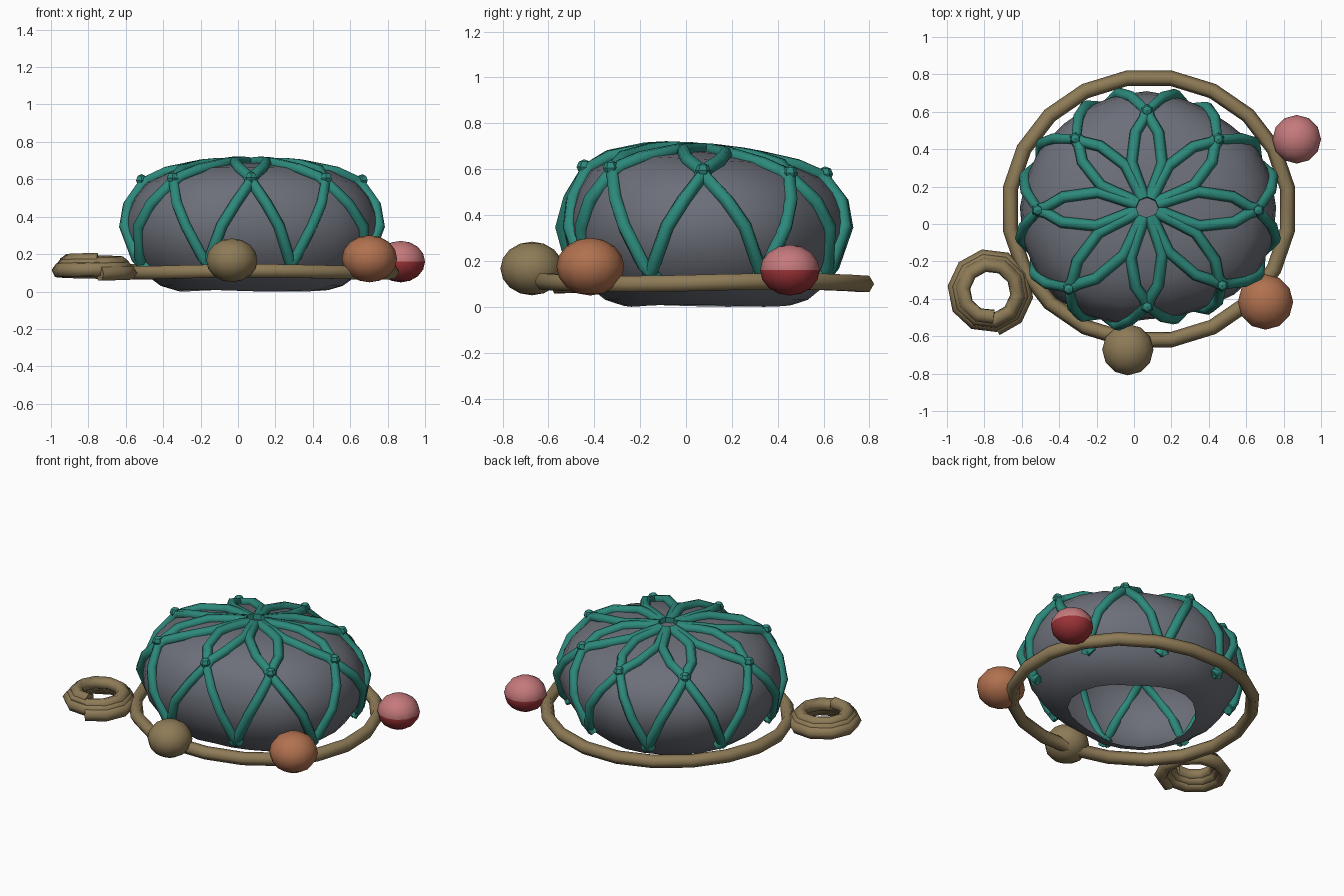
import bpy, bmesh, math
from mathutils import Vector

if "Cube" in bpy.data.objects:
    bpy.data.objects.remove(bpy.data.objects["Cube"])

CX, CY = 0.07, 0.09          # centre of stone, net and rope ring


def material(name, rgb):
    m = bpy.data.materials.new(name)
    m.diffuse_color = (*rgb, 1)
    m.use_nodes = True
    m.node_tree.nodes["Principled BSDF"].inputs["Base Color"].default_value = m.diffuse_color
    return m


GREY = material("stone grey", (0.150, 0.160, 0.190))
TEAL = material("net teal", (0.026, 0.250, 0.200))
TAN = material("rope tan", (0.270, 0.198, 0.095))
ORANGE = material("float orange", (0.440, 0.165, 0.078))
PINK = material("float pink", (0.560, 0.190, 0.200))
RED = material("float red", (0.330, 0.032, 0.038))

# Stone outline radius every 22.5 degrees, and side profile (radius factor, height)
OUTLINE = [.69, .68, .625, .61, .62, .62, .63, .66, .68, .69, .69, .66, .60, .61, .66, .70]
PROFILE = [(.56, .0), (.71, .03), (.84, .095), (.95, .205), (1, .32), (.98, .42),
           (.92, .505), (.82, .58), (.62, .642), (.32, .672), (.08, .678)]


def surf(deg, t, grow=1.0):
    """Point on the stone: angle in degrees, t = position along the profile."""
    u = (deg / 22.5) % 16
    i, f = int(u), u - int(u)
    f = f * f * (3 - 2 * f)
    r = OUTLINE[i % 16] * (1 - f) + OUTLINE[(i + 1) % 16] * f
    j = min(int(t), len(PROFILE) - 2)
    s, z = (PROFILE[j][k] + (PROFILE[j + 1][k] - PROFILE[j][k]) * (t - j) for k in (0, 1))
    x, y = (r * s * fn(math.radians(deg)) for fn in (math.cos, math.sin))
    if t > 4:
        z -= 0.09 * y * (1 - s * s)          # top leans towards the back
        y -= 0.06 * min(1 - s * s, 0.32) * s
    return Vector((CX + x * grow, CY + y * grow, 0.3 + (z - 0.3) * grow))


def add_mesh(name, bm, mats):
    me = bpy.data.meshes.new(name)
    bm.to_mesh(me)
    bm.free()
    for m in mats:
        me.materials.append(m)
    ob = bpy.data.objects.new(name, me)
    bpy.context.collection.objects.link(ob)
    return ob


def add_tubes(name, paths, radius, mat):
    """Six-sided tubes along (points, closed) paths, turned into a mesh."""
    cu = bpy.data.curves.new(name, 'CURVE')
    cu.dimensions = '3D'
    cu.bevel_depth = radius
    cu.bevel_resolution = 1
    cu.use_fill_caps = True
    for pts, closed in paths:
        sp = cu.splines.new('POLY')
        sp.points.add(len(pts) - 1)
        for p, co in zip(sp.points, pts):
            p.co = (*co, 1)
        sp.use_cyclic_u = closed
        sp.use_smooth = True
    cu.materials.append(mat)
    ob = bpy.data.objects.new(name, cu)
    bpy.context.collection.objects.link(ob)
    bpy.ops.object.select_all(action='DESELECT')
    ob.select_set(True)
    bpy.context.view_layer.objects.active = ob
    bpy.ops.object.convert(target='MESH')
    return ob


# Stone, smooth, open underneath
bm = bmesh.new()
N = 24
rings = []
for t in range(len(PROFILE)):
    ring = []
    for k in range(N):
        a = 360 * k / N
        rag = 0.15 + 0.15 * math.cos(math.radians(3 * a + 40)) if t == 0 else 0
        ring.append(bm.verts.new(surf(a, t + rag)))
    rings.append(ring)
for a, b in zip(rings, rings[1:]):
    for k in range(N):
        n = (k + 1) % N
        bm.faces.new((a[k], a[n], b[n], b[k])).smooth = True
bm.faces.new(rings[-1]).smooth = True
add_mesh("stone", bm, [GREY])

# Net: eight petals, each strand mirrored about its knot
STRAND = [(15, 10), (18.5, 9.2), (18.5, 8.7), (8.5, 7.8), (1.5, 7.2), (0.5, 6.8),
          (8, 5.5), (14, 4.3), (20.5, 2.8), (24.5, 2.25)]
paths = [([surf(45 * k + side * a, t, 1.02) for a, t in STRAND], False)
         for k in range(8) for side in (1, -1)]
add_tubes("net", paths, 0.031, TEAL)

# Knots
bm = bmesh.new()
for k in range(8):
    geo = bmesh.ops.create_uvsphere(bm, u_segments=6, v_segments=4, radius=0.034)
    bmesh.ops.translate(bm, verts=geo['verts'], vec=surf(45 * k, 7, 1.05))
add_mesh("net_knots", bm, [TEAL])

# Rope ring lying round the stone, and the coil of spare rope
ring = []
for k in range(20):
    a = math.radians(18 * k + 9)
    ring.append((CX + 0.01 + 0.75 * math.cos(a), CY - 0.010 + 0.708 * math.sin(a),
                 0.105 + 0.006 * math.sin(3 * a)))
coil = []
for k in range(31):
    f = k / 30
    a = math.radians(36 * k - 80)
    r = 0.198 - 0.062 * f
    coil.append((-0.773 + r * math.cos(a), -0.362 + r * math.sin(a), 0.095 + 0.07 * f))
add_tubes("rope_ring", [(ring, True)], 0.041, TAN)
add_tubes("rope_coil", [(coil, False)], 0.042, TAN)


# Floats: slightly flattened balls
def ball(name, centre, r, rz, mats):
    bm = bmesh.new()
    bmesh.ops.create_uvsphere(bm, u_segments=12, v_segments=8, radius=1)
    for f in bm.faces:
        f.smooth = True
        if len(mats) > 1 and f.calc_center_median().z < 0:
            f.material_index = 1
    for v in bm.verts:
        v.co = Vector((v.co.x * r, v.co.y * r, v.co.z * rz)) + Vector(centre)
    add_mesh(name, bm, mats)


ball("tan_float", (-0.033, -0.672, 0.167), 0.137, 0.117, [TAN])
ball("orange_float", (0.703, -0.417, 0.175), 0.148, 0.126, [ORANGE])
ball("red_float", (0.87, 0.453, 0.16), 0.130, 0.111, [PINK, RED])
